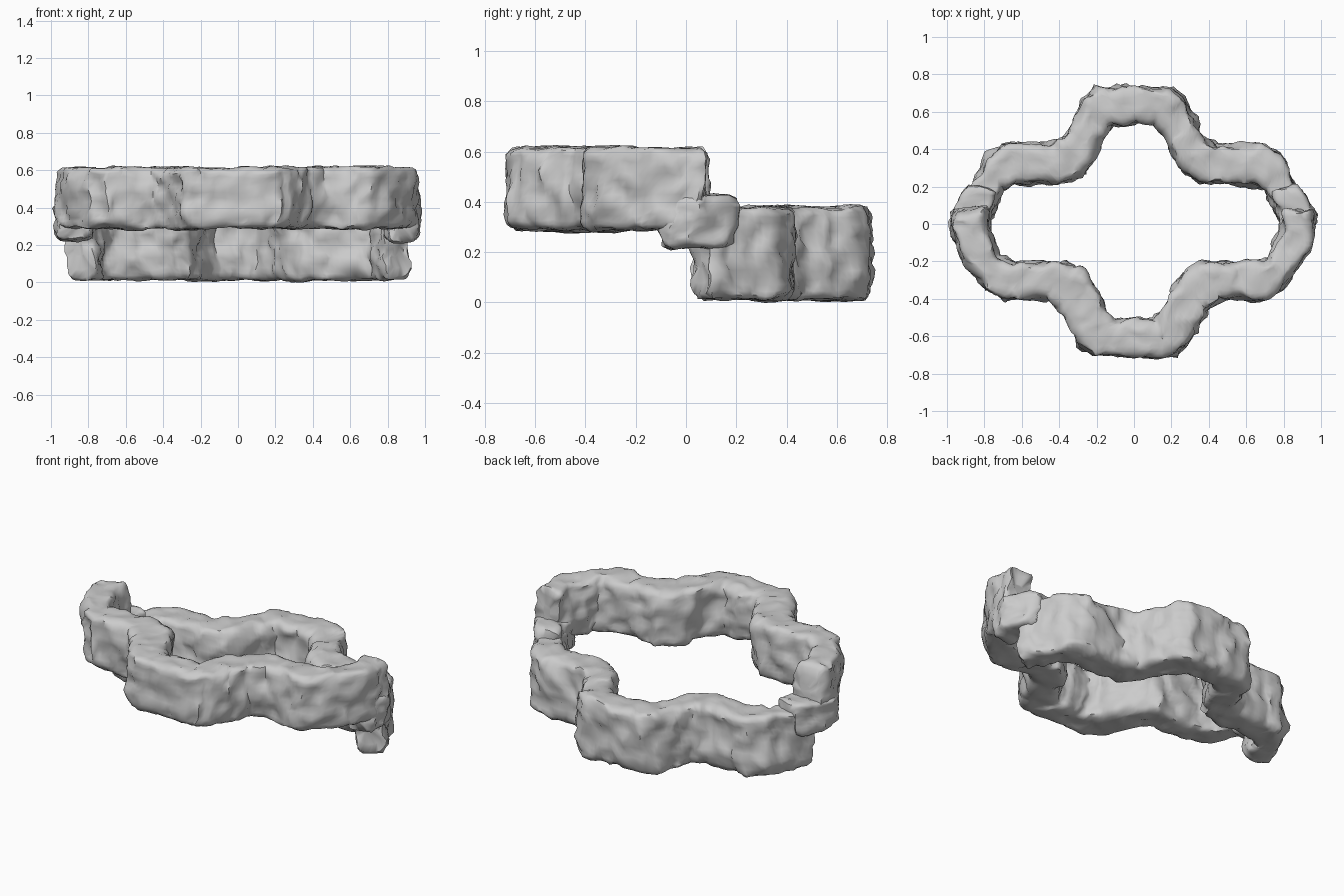
import bpy, bmesh, math
from mathutils import Vector, noise

if "Cube" in bpy.data.objects:
    bpy.data.objects.remove(bpy.data.objects["Cube"])


def soften(pts, cut=0.16):
    """Clip the corners of an outline once, keeping its ends."""
    v = [Vector(p) for p in pts]
    out = [v[0]]
    for a, b, c in zip(v, v[1:], v[2:]):
        out += [b.lerp(a, cut), b.lerp(c, cut)]
    return out + [v[-1]]


def resample(inner, outer, step=0.022):
    """Interpolate matching inner/outer plan outlines into closely spaced stations."""
    pairs = list(zip(soften(inner), soften(outer)))
    result = [pairs[0]]
    for (a0, b0), (a1, b1) in zip(pairs, pairs[1:]):
        mid_len = ((a1 + b1) / 2 - (a0 + b0) / 2).length
        n = max(1, round(mid_len / step))
        result += [(a0.lerp(a1, i / n), b0.lerp(b1, i / n)) for i in range(1, n + 1)]
    return result


def mirrored(pts):
    """Complete a half outline that starts at x = 0."""
    return [(-x, y) for x, y in reversed(pts[1:])] + pts


def section(nu=8, nv=12, power=6):
    """Evenly spaced points round a unit square with rounded corners."""
    pts = [(-1 + 2 * i / nu, -1) for i in range(nu)]
    pts += [(1, -1 + 2 * i / nv) for i in range(nv)]
    pts += [(-u, -v) for u, v in pts]
    return [(u / n, v / n) for u, v in pts
            for n in [(abs(u) ** power + abs(v) ** power) ** (1 / power)]]


def rough(p):
    """Stone relief: broad lumps, sharper chips and fine grain."""
    return (noise.noise_vector(p * 6) * 0.022
            + noise.noise_vector(p * 13 + Vector((7, 3, 5))) * 0.024
            + noise.noise_vector(p * 29 + Vector((2, 9, 4))) * 0.010)


def stone_wall(name, inner, outer, z0, z1):
    stations = resample(inner, outer)
    profile = section()
    sides = len(profile)
    bm = bmesh.new()
    rings = []
    last = len(stations) - 1
    # inset rings round off the two ends
    rows = ([(0, 0.3), (0, 0.65)] + [(i, 0.9 if i in (0, last) else 1) for i in range(last + 1)]
            + [(last, 0.65), (last, 0.3)])
    for i, scale in rows:
        a, b = stations[i]
        mid, half = (a + b) / 2, (b - a) / 2
        if scale < 0.8:
            j = 1 if i == 0 else last - 1
            mid = mid + (mid - (stations[j][0] + stations[j][1]) / 2) * (0.75 - scale)
        ring = []
        for u, v in profile:
            xy = mid + half * u * scale
            p = Vector((xy.x, xy.y, (z0 + z1) / 2 + (z1 - z0) / 2 * v * scale))
            off = rough(p)
            off.z *= 0.5
            ring.append(bm.verts.new(p + off))
        rings.append(ring)
    for r0, r1 in zip(rings, rings[1:]):
        for s in range(sides):
            t = (s + 1) % sides
            bm.faces.new((r0[s], r0[t], r1[t], r1[s]))
    bm.faces.new(rings[0])
    bm.faces.new(rings[-1])
    bmesh.ops.recalc_face_normals(bm, faces=bm.faces)
    mesh = bpy.data.meshes.new(name)
    bm.to_mesh(mesh)
    bm.free()
    obj = bpy.data.objects.new(name, mesh)
    bpy.context.collection.objects.link(obj)
    bpy.context.view_layer.objects.active = obj
    obj.select_set(True)
    bpy.ops.object.shade_smooth_by_angle(angle=math.radians(50))
    obj.select_set(False)
    return obj


# upper front wall
front_in = [(0, -.515), (.12, -.515), (.29, -.205), (.71, -.205), (.78, -.05), (.79, .08)]
front_out = [(0, -.71), (.26, -.71), (.41, -.40), (.76, -.40), (.965, -.09), (.965, .07)]
stone_wall("upper_front_wall", mirrored(front_in), mirrored(front_out), 0.288, 0.616)

# lower back wall
back_in = [(0, .535), (.12, .535), (.29, .22), (.70, .22), (.77, .02)]
back_out = [(0, .73), (.24, .73), (.39, .42), (.76, .42), (.92, .09)]
stone_wall("lower_back_wall", mirrored(back_in), mirrored(back_out), 0.01, 0.378)

# side steps joining the two levels
for name, sx in (("right_step", 1), ("left_step", -1)):
    inner = [(.79, -.085), (.775, .04), (.74, .17)]
    outer = [(.955, -.085), (.985, .03), (.89, .20)]
    stone_wall(name, [(sx * x, y) for x, y in inner],
               [(sx * x, y) for x, y in outer], 0.22, 0.425)
